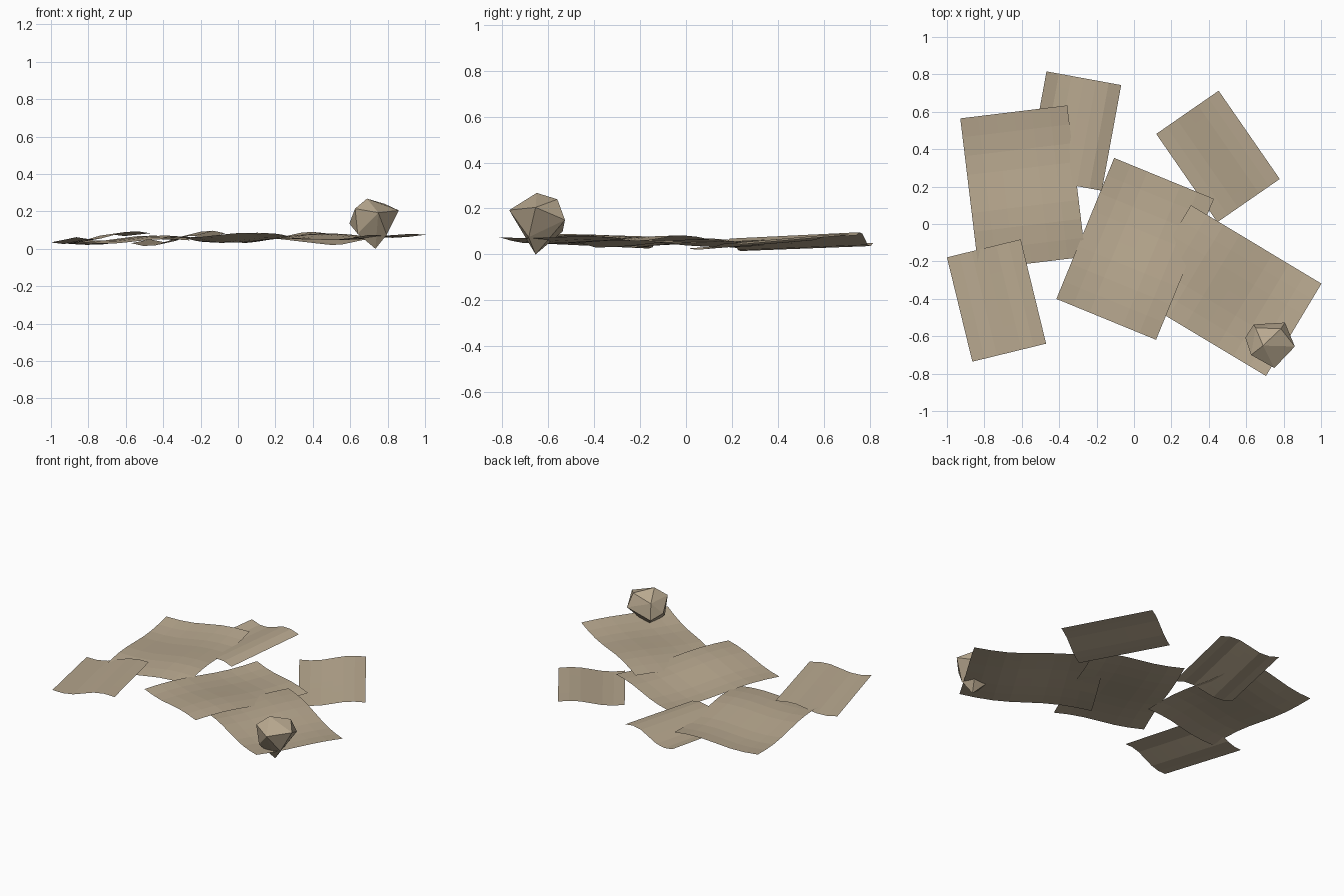
import bpy, bmesh, math

if "Cube" in bpy.data.objects:
    bpy.data.objects.remove(bpy.data.objects["Cube"])

paper = bpy.data.materials.new("aged_paper")
paper.diffuse_color = (0.479, 0.392, 0.275, 1)
paper.use_nodes = True
paper.node_tree.nodes["Principled BSDF"].inputs["Base Color"].default_value = paper.diffuse_color


def finish(name, bm):
    mesh = bpy.data.meshes.new(name)
    bm.to_mesh(mesh)
    bm.free()
    mesh.materials.append(paper)
    obj = bpy.data.objects.new(name, mesh)
    bpy.context.collection.objects.link(obj)
    return obj


def sheet(name, centre, angle, width, corners, wave_u, wave_v, nu=6, nv=8):
    """Wavy sheet with 1:1.414 sides; corner heights are BL, BR, TL, TR."""
    bl, br, tl, tr = corners
    length = width * 1.414
    c, s = math.cos(math.radians(angle)), math.sin(math.radians(angle))
    bm = bmesh.new()
    rows = []
    for j in range(nv + 1):
        v = j / nv
        row = []
        for i in range(nu + 1):
            u = i / nu
            x, y = (u - 0.5) * width, (v - 0.5) * length
            z = (bl * (1 - u) + br * u) * (1 - v) + (tl * (1 - u) + tr * u) * v
            z += wave_u * math.sin(2 * math.pi * u) + wave_v * math.sin(2 * math.pi * v)
            row.append(bm.verts.new((centre[0] + x * c - y * s,
                                     centre[1] + x * s + y * c, z)))
        rows.append(row)
    for j in range(nv):
        for i in range(nu):
            bm.faces.new((rows[j][i], rows[j][i + 1], rows[j + 1][i + 1], rows[j + 1][i]))
    return finish(name, bm)


# Large sheets
sheet("large_sheet_left", (-0.594, 0.195), 6.9, 0.576, (0.035, 0.045, 0.042, 0.066), -0.010, 0.014)
sheet("large_sheet_middle", (0.006, -0.133), -22.3, 0.576, (0.06, 0.077, 0.042, 0.055), -0.008, 0.010)
sheet("large_sheet_right", (0.505, -0.356), -121, 0.576, (0.066, 0.03, 0.075, 0.075), 0.004, 0.014)

# Small sheets
sheet("small_sheet_back", (-0.32, 0.497), -10.4, 0.406, (0.03, 0.054, 0.05, 0.083), -0.022, 0.0)
sheet("small_sheet_back_right", (0.449, 0.361), 34.7, 0.406, (0.026, 0.044, 0.064, 0.085), -0.010, 0.0)
sheet("small_sheet_front_left", (-0.735, -0.409), 13.7, 0.406, (0.062, 0.083, 0.034, 0.068), -0.016, 0.0)

# Crumpled ball: faceted hull of a few points
points = [(0.69, -0.65, 0.268), (0.86, -0.655, 0.205), (0.735, -0.655, 0.0),
          (0.75, -0.77, 0.193), (0.785, -0.56, 0.24), (0.807, -0.527, 0.15),
          (0.64, -0.537, 0.10), (0.65, -0.555, 0.205), (0.595, -0.607, 0.135),
          (0.626, -0.70, 0.215), (0.64, -0.69, 0.08), (0.795, -0.685, 0.075)]
bm = bmesh.new()
for p in points:
    bm.verts.new(p)
bmesh.ops.convex_hull(bm, input=bm.verts[:])
bmesh.ops.recalc_face_normals(bm, faces=bm.faces[:])
finish("crumpled_ball", bm)
